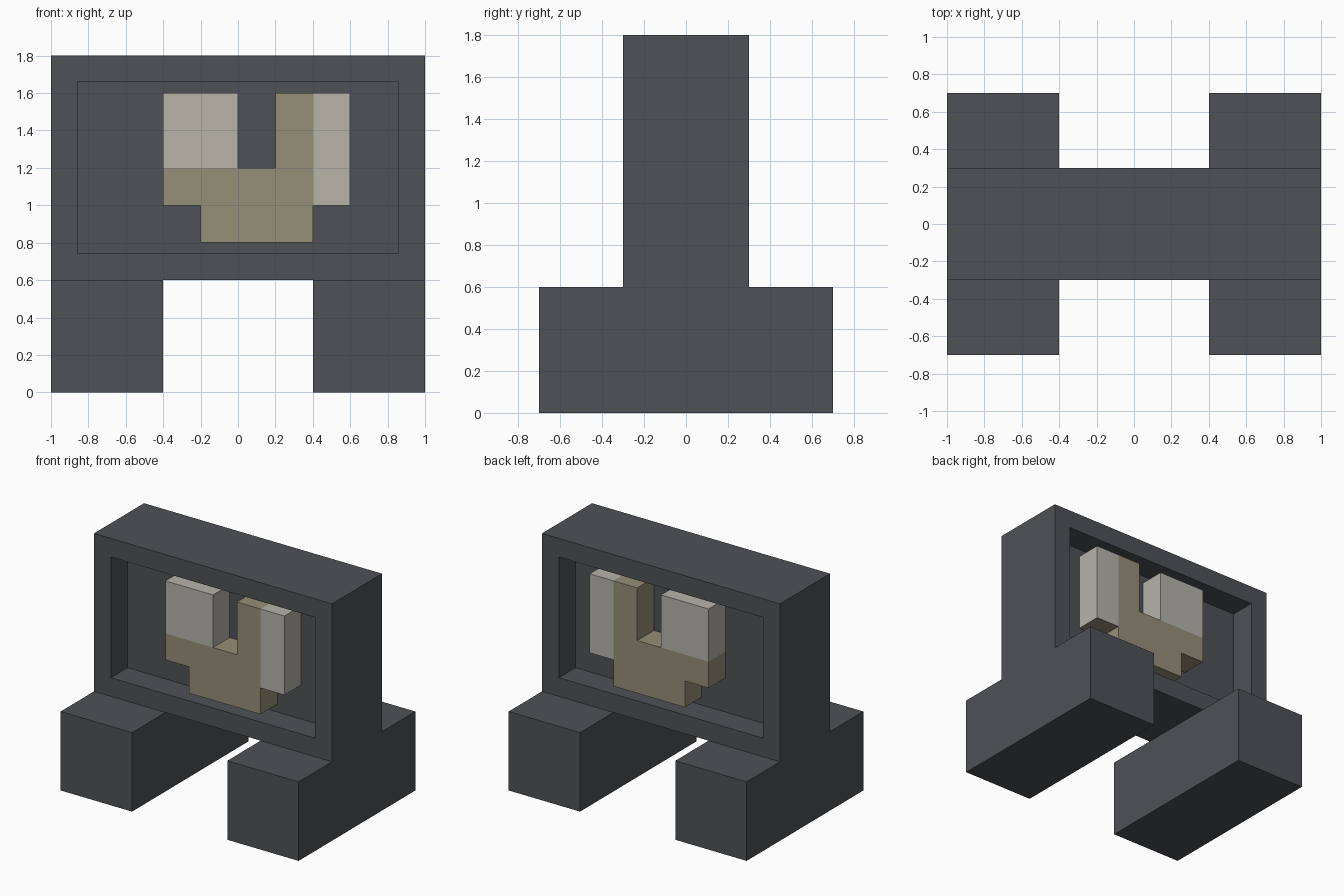
import bpy
import bmesh

if "Cube" in bpy.data.objects:
    bpy.data.objects.remove(bpy.data.objects["Cube"])


def srgb(*rgb):
    return [((c / 255 + 0.055) / 1.055) ** 2.4 for c in rgb] + [1.0]


def material(name, color):
    mat = bpy.data.materials.new(name)
    mat.use_nodes = True
    mat.diffuse_color = color
    bsdf = mat.node_tree.nodes["Principled BSDF"]
    bsdf.inputs["Base Color"].default_value = color
    return mat


charcoal = material("charcoal", srgb(78, 81, 85))
tan = material("tan", srgb(150, 142, 120))
ivory = material("ivory", srgb(183, 179, 170))


def finish(name, bm, *mats):
    bmesh.ops.recalc_face_normals(bm, faces=bm.faces)
    mesh = bpy.data.meshes.new(name)
    bm.to_mesh(mesh)
    bm.free()
    for mat in mats:
        mesh.materials.append(mat)
    obj = bpy.data.objects.new(name, mesh)
    bpy.context.collection.objects.link(obj)
    return obj


def prism(outline, y0, y1):
    """Extrude an (x, z) outline from y0 to y1."""
    bm = bmesh.new()
    face = bm.faces.new([bm.verts.new((x, y0, z)) for x, z in outline])
    new = bmesh.ops.extrude_face_region(bm, geom=[face])["geom"]
    moved = [v for v in new if isinstance(v, bmesh.types.BMVert)]
    bmesh.ops.translate(bm, vec=(0, y1 - y0, 0), verts=moved)
    bmesh.ops.recalc_face_normals(bm, faces=bm.faces)
    return bm


def rect(x0, x1, z0, z1):
    return [(x0, z0), (x1, z0), (x1, z1), (x0, z1)]


# Framed panel: a slab with a recess pushed in from the front and the back
bm = prism(rect(-1, 1, 0.6, 1.8), -0.3, 0.3)
for face in [f for f in bm.faces if abs(f.normal.y) > 0.9]:
    side = face.normal.y
    bmesh.ops.inset_region(bm, faces=[face], thickness=0.2)
    new = bmesh.ops.extrude_discrete_faces(bm, faces=[face])["faces"][0]
    bmesh.ops.translate(bm, vec=(0, -0.2 * side, 0), verts=new.verts)
finish("framed_panel", bm, charcoal)

# Feet
for name, x0, x1 in (("left_foot", 0.4, 1), ("right_foot", -1, -0.4)):
    finish(name, prism(rect(x0, x1, 0, 0.6), -0.7, 0.7), charcoal)

# Raised relief filling the recess on both sides
jaw = [(-0.2, 0.8), (0.4, 0.8), (0.4, 1.6), (0.2, 1.6),
       (0.2, 1.2), (-0.4, 1.2), (-0.4, 1.0), (-0.2, 1.0)]
for label, y0, y1 in (("front", -0.3, -0.1), ("back", 0.1, 0.3)):
    finish(label + "_relief_base", prism(jaw, y0, y1), tan)
    finish(label + "_wide_block", prism(rect(-0.4, 0, 1.2, 1.6), y0, y1), ivory)
    # The narrow block has a tan underside
    bm = prism(rect(0.4, 0.6, 1.0, 1.6), y0, y1)
    for face in bm.faces:
        face.material_index = int(face.normal.z < -0.5)
    finish(label + "_narrow_block", bm, ivory, tan)
